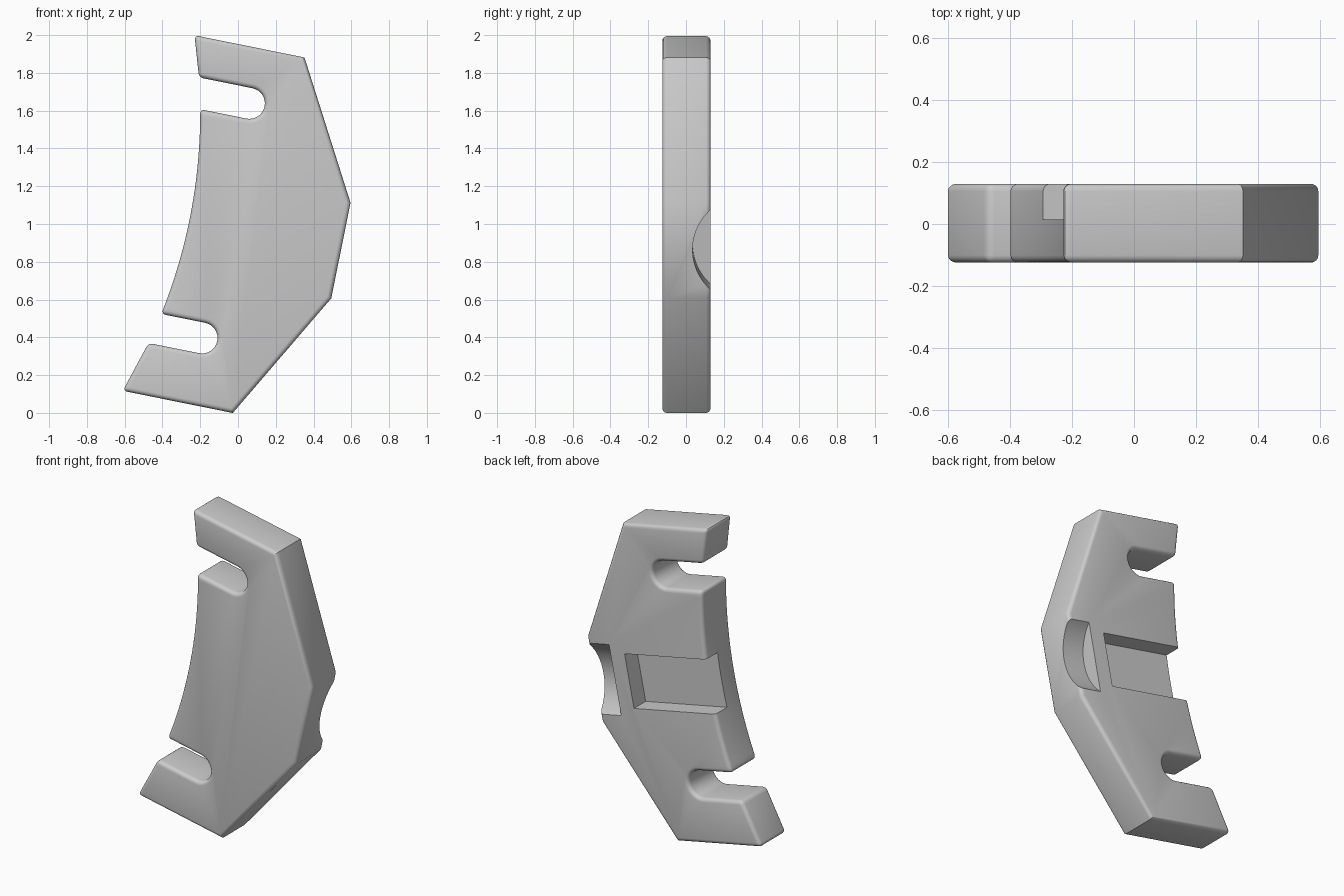
import bpy, bmesh
from math import radians, sin, cos, pi, sqrt
from mathutils import Matrix

if "Cube" in bpy.data.objects:
    bpy.data.objects.remove(bpy.data.objects["Cube"])

FRONT, BACK = -0.125, 0.13
TILT = Matrix.Translation((-0.42, 0, 1.058)) @ Matrix.Rotation(radians(11.4), 4, 'Y')
SLOT_R, SLOT_END = 0.082, 0.356
SLOTS = (0.664, -0.603)
ARC_R, ARC_DEPTH, HALF = 2.84, 0.167, 0.96

steel = bpy.data.materials.new("plain_grey")
steel.use_nodes = True
GREY = (0.6, 0.6, 0.6, 1)
steel.diffuse_color = GREY
steel.node_tree.nodes["Principled BSDF"].inputs["Base Color"].default_value = GREY


def arc_x(z):
    """Concave inner edge of the plate."""
    return ARC_DEPTH - ARC_R + sqrt(ARC_R ** 2 - z * z)


def slot(zc):
    """Open slot outline, from its upper mouth around to its lower mouth."""
    pts = [(arc_x(zc + SLOT_R), zc + SLOT_R)]
    for i in range(17):
        a = pi / 2 - pi * i / 16
        pts.append((SLOT_END + SLOT_R * cos(a), zc + SLOT_R * sin(a)))
    return pts + [(arc_x(zc - SLOT_R), zc - SLOT_R)]


def add_object(name, bm):
    mesh = bpy.data.meshes.new(name)
    bmesh.ops.recalc_face_normals(bm, faces=bm.faces)
    bm.to_mesh(mesh)
    bm.free()
    mesh.materials.append(steel)
    ob = bpy.data.objects.new(name, mesh)
    bpy.context.collection.objects.link(ob)
    ob.matrix_world = TILT
    return ob


# Plate outline: outer polygon, then inner edge with two slots
upper, lower = slot(SLOTS[0]), slot(SLOTS[1])
z_top, z_low = upper[-1][1], lower[0][1]
arc = []
for i in range(1, 24):
    z = z_top + (z_low - z_top) * i / 24
    arc.append((arc_x(z), z))
tips = [(arc_x(HALF), HALF), (arc_x(-HALF), -HALF)]
outer = [(0.594, -HALF), (0.985, -0.262), (0.985, 0.254), (0.594, HALF)]
outline = [tips[0]] + upper + arc + lower + [tips[1]] + outer
rounded = tips + [upper[0], upper[-1], lower[0], lower[-1]]

# Plate body with softened rims and tip corners
bm = bmesh.new()
face = bm.faces.new([bm.verts.new((x, FRONT, z)) for x, z in outline])
ext = bmesh.ops.extrude_face_region(bm, geom=[face])
for v in ext["geom"]:
    if isinstance(v, bmesh.types.BMVert):
        v.co.y = BACK
bmesh.ops.recalc_face_normals(bm, faces=bm.faces)


def softened(edge):
    a, b = (v.co for v in edge.verts)
    if abs(a.y - b.y) < 0.01:
        return True
    return any(abs(a.x - x) + abs(a.z - z) < 0.001 for x, z in rounded)


bmesh.ops.bevel(bm, geom=[e for e in bm.edges if softened(e)], offset=0.024,
                segments=4, profile=0.5, affect='EDGES', clamp_overlap=False)
plate = add_object("slotted_plate", bm)

# Rectangular channel cutter on the back, open at the inner edge
bm = bmesh.new()
bmesh.ops.create_cube(bm, size=1, matrix=Matrix.Translation((0.2675, 0.165, 0))
                      @ Matrix.Diagonal((0.935, 0.3, 0.33, 1)))
channel = add_object("channel_cutter", bm)

# Cylindrical scoop cutter on the outer edge
bm = bmesh.new()
bmesh.ops.create_cone(bm, cap_ends=True, segments=96, radius1=0.29, radius2=0.29, depth=0.4,
                      matrix=Matrix.Translation((1.035, 0.325, 0)) @ Matrix.Rotation(pi / 2, 4, 'Y'))
scoop = add_object("scoop_cutter", bm)

bpy.context.view_layer.objects.active = plate
for cutter in (channel, scoop):
    cutter.hide_render = True
    mod = plate.modifiers.new(cutter.name, 'BOOLEAN')
    mod.operation, mod.solver, mod.object = 'DIFFERENCE', 'EXACT', cutter
    bpy.ops.object.modifier_apply(modifier=mod.name)
    bpy.data.objects.remove(cutter)

bpy.ops.object.select_all(action='DESELECT')
plate.select_set(True)
bpy.ops.object.shade_smooth_by_angle(angle=radians(30))
